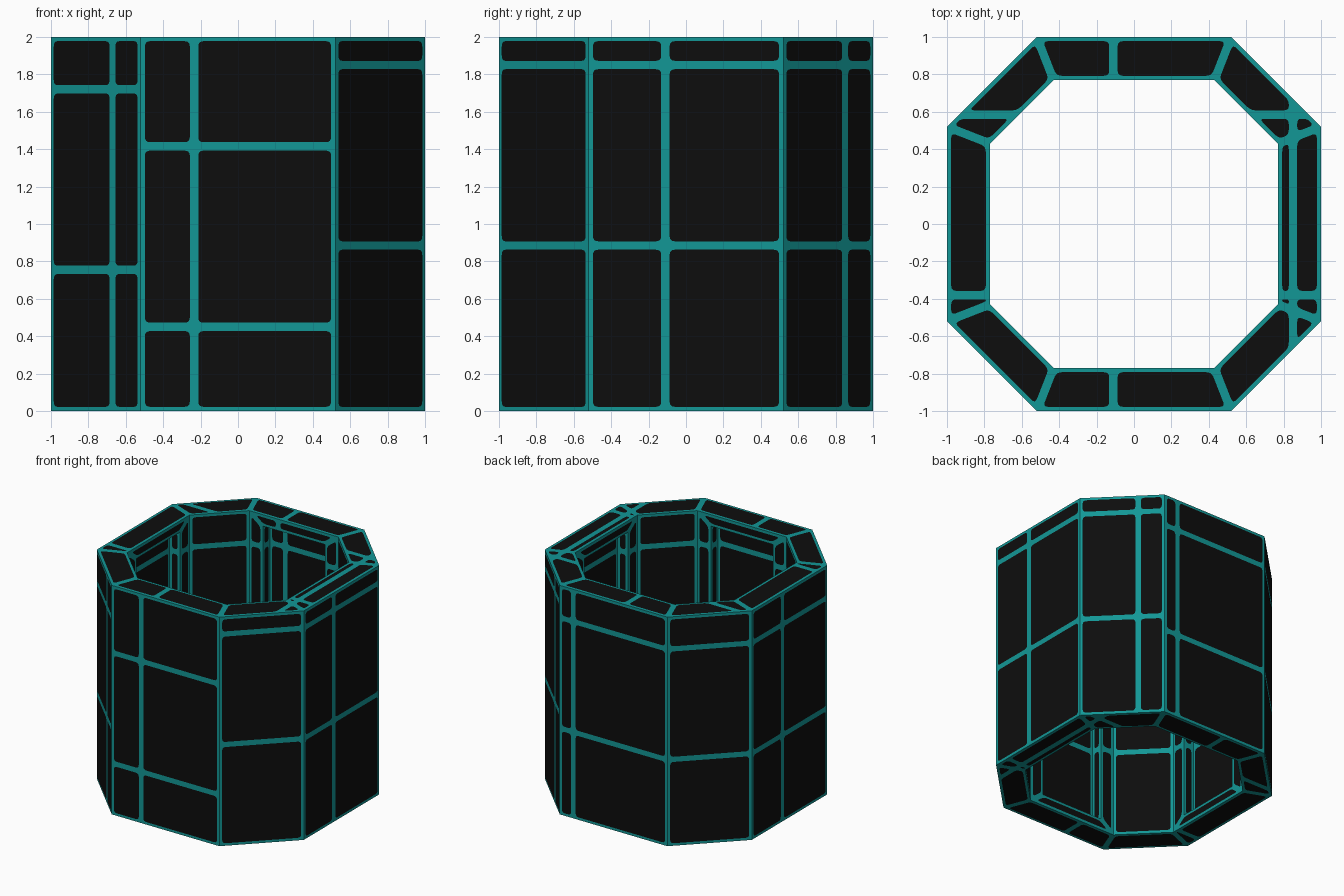
import bpy, bmesh
from mathutils import Vector as V

if "Cube" in bpy.data.objects:
    bpy.data.objects.remove(bpy.data.objects["Cube"])

GAP = 0.0225      # half width of a seam
CORNER = 0.028    # panel corner rounding
LIFT = 0.0015     # panel height above the core
AX = {'x': V((1, 0, 0)), 'y': V((0, 1, 0)), 'z': V((0, 0, 1))}


def material(name, rgb):
    m = bpy.data.materials.new(name)
    m.diffuse_color = (*rgb, 1)
    m.use_nodes = True
    m.node_tree.nodes["Principled BSDF"].inputs["Base Color"].default_value = m.diffuse_color
    return m


teal = material("teal seams", (0.006, 0.31, 0.305))
black = material("black panels", (0.004, 0.004, 0.004))
core, plates = bmesh.new(), bmesh.new()


def clip(poly, point, normal):
    """Keep the part of a convex polygon on the normal side of a plane."""
    out = []
    for i, a in enumerate(poly):
        b = poly[(i + 1) % len(poly)]
        da, db = (a - point).dot(normal), (b - point).dot(normal)
        if da >= 0:
            out.append(a)
        if da * db < 0:
            out.append(a.lerp(b, da / (da - db)))
    return out


def rounded(poly):
    out = []
    for i, p in enumerate(poly):
        ends = []
        for q in (poly[i - 1], poly[(i + 1) % len(poly)]):
            d = q - p
            ends.append(p + d.normalized() * min(CORNER, 0.4 * d.length))
        for k in range(5):
            t = k / 4
            out.append(ends[0].lerp(p, t).lerp(p.lerp(ends[1], t), t))
    return out


def surface(quad, cuts=()):
    """Add one teal core face and its black panels, split along the cuts."""
    core.faces.new([core.verts.new(p) for p in quad])
    n = (quad[1] - quad[0]).cross(quad[2] - quad[1]).normalized()
    pieces = [list(quad)]
    for axis, value in cuts:
        a = AX[axis]
        pieces = [q for p in pieces for q in
                  (clip(p, a * value, a), clip(p, a * value, -a)) if len(q) > 2]
    for piece in pieces:
        panel = piece
        for i, a in enumerate(piece):
            b = piece[(i + 1) % len(piece)]
            if (b - a).length < 1e-5:
                continue
            inward = n.cross((b - a).normalized())
            panel = clip(panel, a + inward * GAP, inward)
            if len(panel) < 3:
                break
        if len(panel) < 3:
            continue
        # drop slivers
        area = sum(((panel[i] - panel[0]).cross(panel[i + 1] - panel[0])).length
                   for i in range(1, len(panel) - 1)) / 2
        if area > 0.0006:
            plates.faces.new([plates.verts.new(p + n * LIFT) for p in rounded(panel)])


def octagon(r, s):
    return [V(p) for p in ((-s, -r, 0), (s, -r, 0), (r, -s, 0), (r, s, 0),
                           (s, r, 0), (-s, r, 0), (-r, s, 0), (-r, -s, 0))]


outer, inner = octagon(1.0, 0.52), octagon(0.77, 0.43)
UP = V((0, 0, 2))
Z_RIGHT = [('z', 1.85), ('z', 0.885)]
Z_LEFT = [('z', 1.72), ('z', 0.755)]
# seams of the outer walls, front then anticlockwise
wall_cuts = [
    [('x', -0.235), ('z', 1.415), ('z', 0.45)],
    Z_RIGHT,
    [('y', -0.11)] + Z_RIGHT,
    [('y', 0.85)] + Z_RIGHT,
    [('x', 0.387)] + Z_LEFT,
    Z_LEFT,
    [('y', 0.10)] + Z_LEFT,
    [('y', -0.85)] + Z_LEFT,
]
rim_cuts = [('x', -0.11), ('x', 0.85), ('y', 0.585), ('y', -0.38)]


def recessed_wall(P, cuts):
    """Inner wall with a framed rectangular recess."""
    t = (P[1] - P[0]).normalized()
    z = AX['z']
    n = t.cross(z)
    Q = [P[0] + t * 0.13 + z * 0.1, P[1] - t * 0.13 + z * 0.1,
         P[2] - t * 0.13 - z * 0.1, P[3] + t * 0.13 - z * 0.1]
    R = [q - n * 0.1 for q in Q]
    for k in range(4):
        m = (k + 1) % 4
        surface([P[k], P[m], Q[m], Q[k]], cuts)
        surface([Q[k], Q[m], R[m], R[k]], cuts)
    surface(R, cuts)


for i in range(8):
    j = (i + 1) % 8
    oi, oj, ii, ij = outer[i], outer[j], inner[i], inner[j]
    # outer wall
    surface([oi, oj, oj + UP, oi + UP], wall_cuts[i])
    # top and bottom rims
    surface([oi + UP, oj + UP, ij + UP, ii + UP], rim_cuts)
    surface([oj, oi, ii, ij], rim_cuts)
    # inner wall, recessed on the four wide sides
    wall = [ij, ii, ii + UP, ij + UP]
    if i % 2 == 0:
        recessed_wall(wall, Z_LEFT + ([('x', -0.15)] if i == 4 else []))
    else:
        surface(wall, Z_LEFT)


def finish(bm, name, mat):
    bmesh.ops.remove_doubles(bm, verts=bm.verts, dist=1e-5)
    me = bpy.data.meshes.new(name)
    bm.to_mesh(me)
    bm.free()
    me.materials.append(mat)
    ob = bpy.data.objects.new(name, me)
    bpy.context.collection.objects.link(ob)


finish(core, "octagonal_ring_core", teal)
finish(plates, "wall_panels", black)
